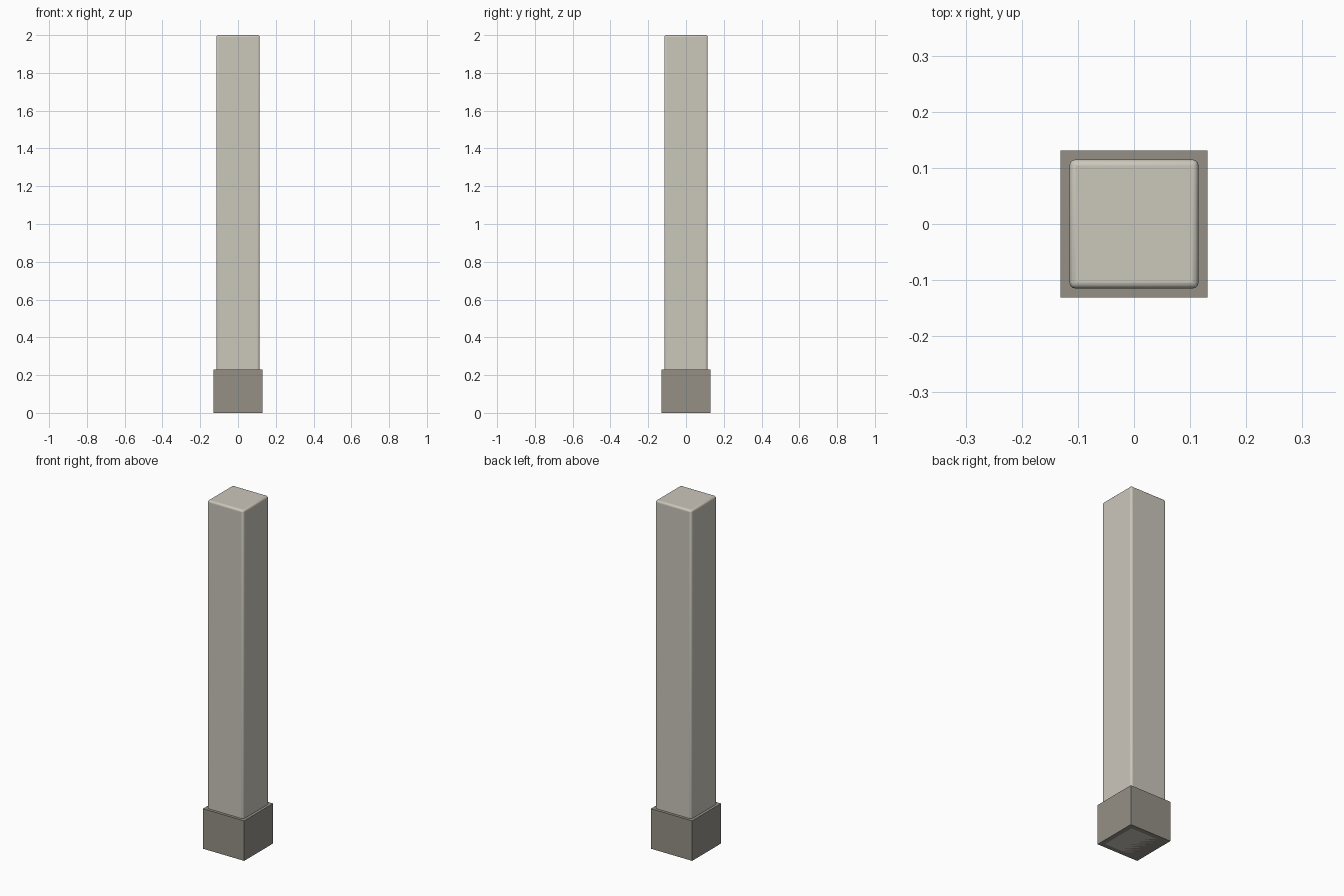
import bpy

if "Cube" in bpy.data.objects:
    bpy.data.objects.remove(bpy.data.objects["Cube"])


def material(name, color):
    m = bpy.data.materials.new(name)
    m.diffuse_color = (*color, 1)
    m.use_nodes = True
    m.node_tree.nodes["Principled BSDF"].inputs["Base Color"].default_value = m.diffuse_color
    return m


def block(name, width, height, mat, bevel=0):
    bpy.ops.mesh.primitive_cube_add(size=1, location=(0, 0, height / 2))
    ob = bpy.context.object
    ob.name = name
    ob.scale = (width, width, height)
    bpy.ops.object.transform_apply(location=False, rotation=False, scale=True)
    ob.data.materials.append(mat)
    if bevel:
        mod = ob.modifiers.new("rounded_edges", 'BEVEL')
        mod.width = bevel
        mod.segments = 3
        bpy.ops.object.shade_smooth_by_angle()
    return ob


# Tall post with softened edges, running down through the base
block("post_shaft", 0.23, 2.0, material("light_stone", (0.60, 0.57, 0.50)), 0.011)

# Sharp-edged plinth around the foot
block("post_base", 0.262, 0.23, material("dark_stone", (0.30, 0.28, 0.24)))
